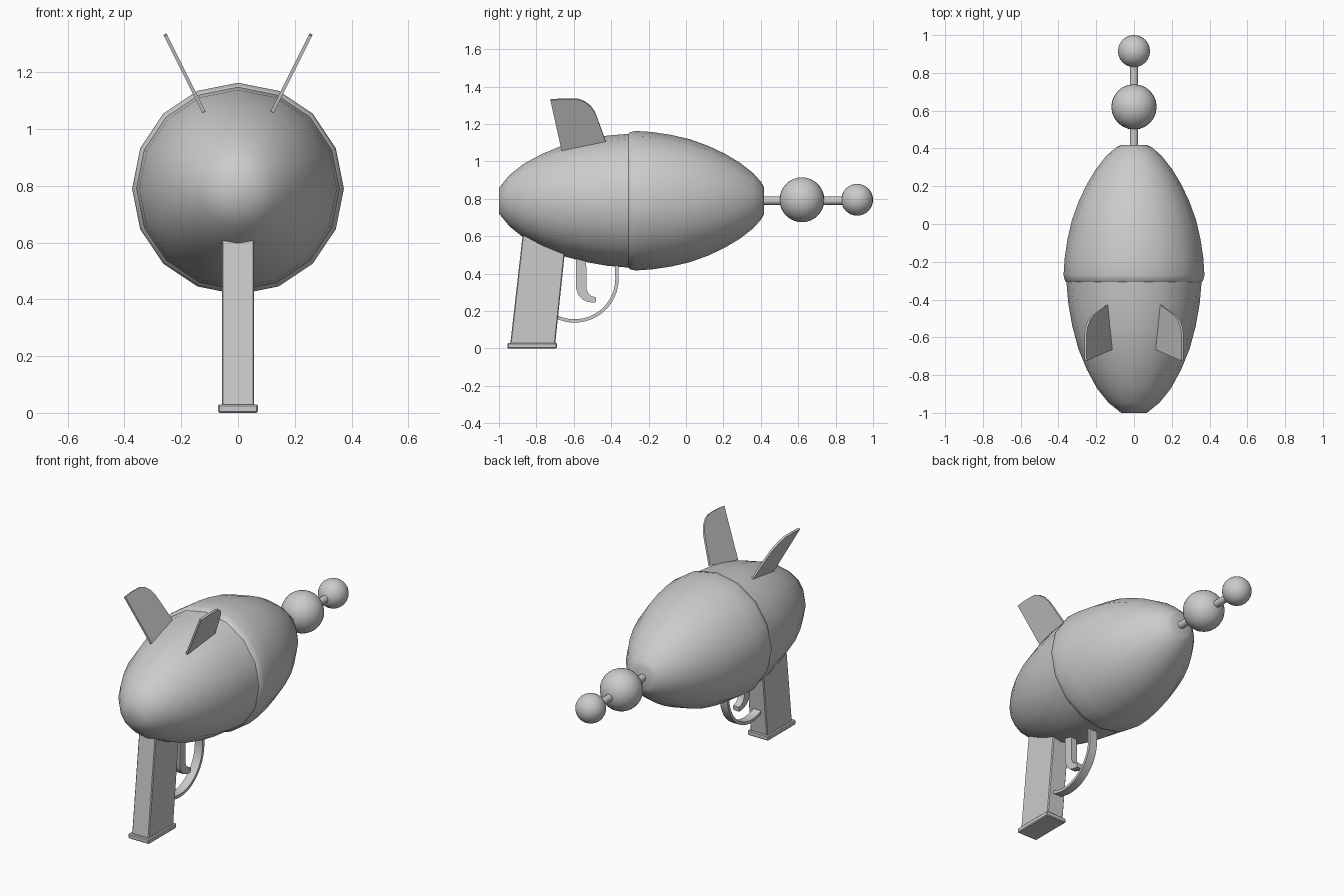
import bpy, bmesh
from math import sin, cos, pi, radians
from mathutils import Vector

if "Cube" in bpy.data.objects:
    bpy.data.objects.remove(bpy.data.objects["Cube"])

AXIS_Z = 0.79


def finish(name, bm, smooth=None):
    bmesh.ops.recalc_face_normals(bm, faces=bm.faces)
    me = bpy.data.meshes.new(name)
    bm.to_mesh(me)
    bm.free()
    ob = bpy.data.objects.new(name, me)
    bpy.context.collection.objects.link(ob)
    if smooth:
        bpy.ops.object.select_all(action='DESELECT')
        ob.select_set(True)
        bpy.context.view_layer.objects.active = ob
        bpy.ops.object.shade_smooth_by_angle(angle=radians(smooth))
    return ob


def lathe(name, profile, sides, caps=(True, True), smooth=40):
    """Revolve (y, radius) points around the long axis."""
    bm = bmesh.new()
    rings = [[bm.verts.new((r * cos(2 * pi * i / sides), y, AXIS_Z + r * sin(2 * pi * i / sides)))
              for i in range(sides)] for y, r in profile]
    for a, b in zip(rings, rings[1:]):
        for i in range(sides):
            j = (i + 1) % sides
            bm.faces.new((a[i], a[j], b[j], b[i]))
    if caps[0]:
        bm.faces.new(rings[0])
    if caps[1]:
        bm.faces.new(rings[-1])
    return finish(name, bm, smooth)


def prism(name, outline, offset_a, offset_b, smooth=None):
    """Solid between two shifted copies of a 3D outline."""
    bm = bmesh.new()
    a = [bm.verts.new(Vector(p) + Vector(offset_a)) for p in outline]
    b = [bm.verts.new(Vector(p) + Vector(offset_b)) for p in outline]
    bm.faces.new(a)
    bm.faces.new(b)
    for i in range(len(a)):
        j = (i + 1) % len(a)
        bm.faces.new((a[i], a[j], b[j], b[i]))
    return finish(name, bm, smooth)


def side_plate(name, yz, half, smooth=None):
    return prism(name, [(0, y, z) for y, z in yz], (-half, 0, 0), (half, 0, 0), smooth)


def ball(name, y, r):
    bm = bmesh.new()
    bmesh.ops.create_uvsphere(bm, u_segments=24, v_segments=16, radius=r)
    bmesh.ops.translate(bm, verts=bm.verts, vec=(0, y, AXIS_Z + 0.005))
    return finish(name, bm, 60)


# Body: rear shell tucked into the slightly larger front shell
lathe("rear_shell", [(-1.0, 0.068), (-0.945, 0.136), (-0.87, 0.196), (-0.77, 0.25),
                     (-0.66, 0.295), (-0.54, 0.327), (-0.42, 0.348), (-0.28, 0.36)],
      16, (True, False))
lathe("front_shell", [(-0.31, 0.355), (-0.3, 0.366), (-0.27, 0.373), (-0.18, 0.367),
                      (-0.08, 0.352), (0.02, 0.329), (0.12, 0.293), (0.21, 0.25),
                      (0.29, 0.202), (0.36, 0.147), (0.405, 0.096), (0.417, 0.07)],
      16, (False, True))

# Barrel rod and emitter balls
lathe("barrel_rod", [(0.38, 0.022), (0.9, 0.022)], 16)
ball("large_emitter_ball", 0.62, 0.12)
ball("small_emitter_ball", 0.915, 0.085)

# Grip and base plate
grip = side_plate("grip", [(-0.94, 0.02), (-0.70, 0.02), (-0.645, 0.54), (-0.872, 0.62)], 0.057)
base = side_plate("grip_base", [(-0.955, 0), (-0.69, 0), (-0.69, 0.03), (-0.955, 0.03)], 0.07)
for ob in (grip, base):
    bev = ob.modifiers.new("bevel", 'BEVEL')
    bev.width = 0.005
    bev.segments = 1

# Trigger
side_plate("trigger", [(-0.588, 0.5), (-0.588, 0.32), (-0.575, 0.285), (-0.55, 0.26),
                       (-0.52, 0.248), (-0.483, 0.245), (-0.481, 0.273), (-0.505, 0.28),
                       (-0.522, 0.295), (-0.532, 0.32), (-0.534, 0.5)], 0.02, 40)

# Trigger guard: arc from grip round to the body underside
arc = [radians(-118 + i * 118 / 14) for i in range(15)]
cy, cz = -0.595, 0.373
outer = [(cy + 0.235 * cos(t), cz + 0.235 * sin(t)) for t in arc]
inner = [(cy + 0.217 * cos(t), cz + 0.217 * sin(t)) for t in reversed(arc)]
side_plate("trigger_guard", outer + [(-0.362, 0.46), (-0.38, 0.46)] + inner, 0.026, 40)

# Pair of tilted rear fins
fin = [(-0.665, 1.06), (-0.725, 1.33), (-0.655, 1.335), (-0.58, 1.334), (-0.545, 1.322),
       (-0.512, 1.298), (-0.488, 1.265), (-0.474, 1.23), (-0.43, 1.108)]
for side, label in ((1, "right"), (-1, "left")):
    pts = [(side * (0.121 + (z - 1.062) * 0.5), y, z) for y, z in fin]
    n = Vector((side * 0.89, 0, -0.45)) * 0.006
    prism(label + "_fin", pts, -n, n, 40)
